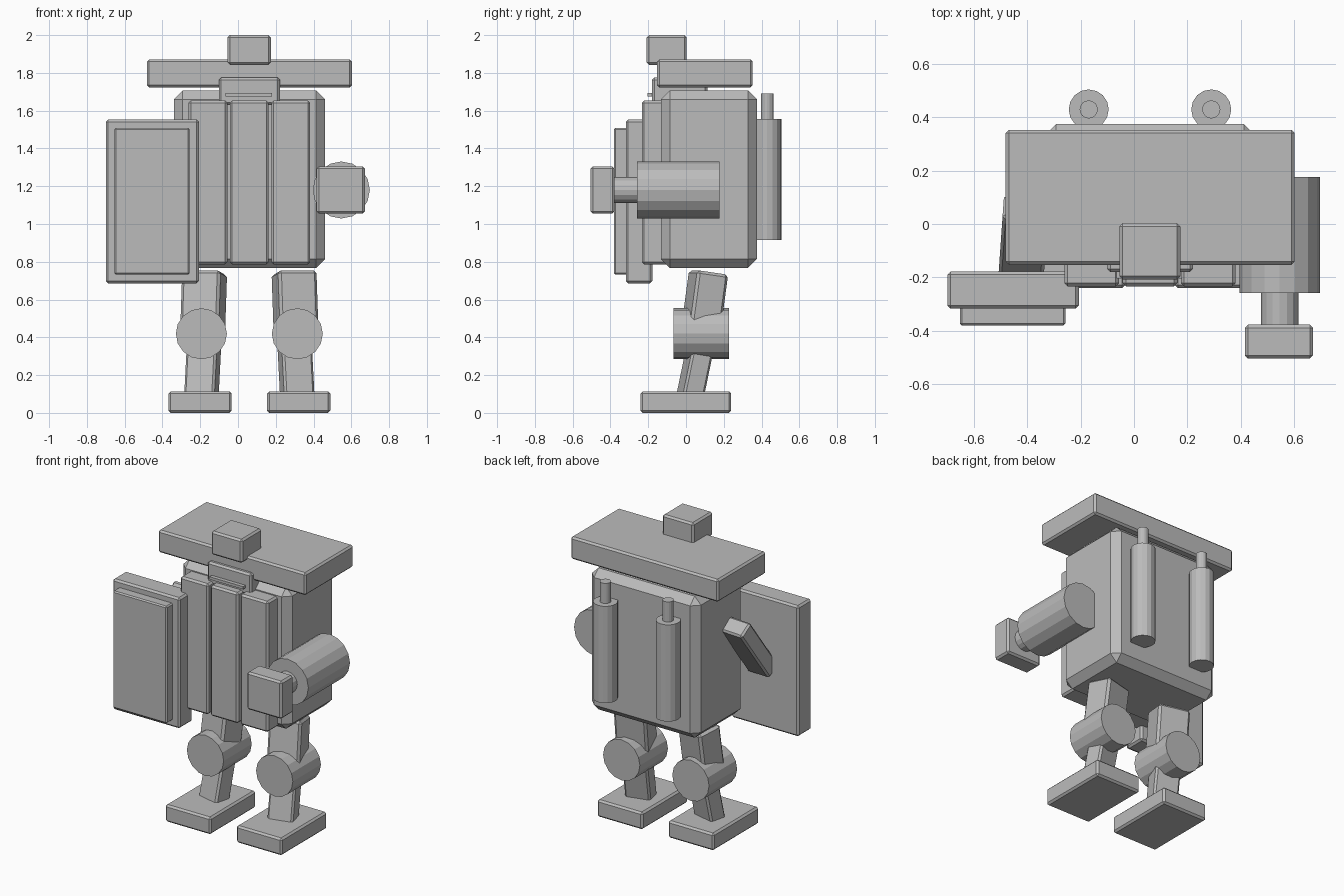
import bpy
from math import radians, pi
from mathutils import Euler

default_cube = bpy.data.objects.get("Cube")
if default_cube:
    bpy.data.objects.remove(default_cube, do_unlink=True)

grey = bpy.data.materials.new("plain grey")
grey.use_nodes = True
GREY = (0.5, 0.5, 0.5, 1)
grey.diffuse_color = GREY
grey.node_tree.nodes["Principled BSDF"].inputs["Base Color"].default_value = GREY

MID = 0.06  # the torso sits slightly to the left of the origin


def box(name, center, size, bevel=0.012, turn=(0, 0, 0), order="XYZ"):
    """Chamfered box from centre and size, turned by degrees."""
    bpy.ops.mesh.primitive_cube_add(size=1, location=center)
    ob = bpy.context.object
    ob.name = name
    ob.scale = size
    bpy.ops.object.transform_apply(location=False, rotation=False, scale=True)
    ob.rotation_euler = Euler([radians(a) for a in turn], order)
    ob.data.materials.append(grey)
    if bevel:
        mod = ob.modifiers.new("chamfer", "BEVEL")
        mod.width = bevel
        mod.segments = 1
    return ob


def span(name, x, y, z, bevel=0.012):
    """Chamfered box from its extents along each axis."""
    ranges = (x, y, z)
    return box(name, [(a + b) / 2 for a, b in ranges], [b - a for a, b in ranges], bevel)


def rod(name, center, radius, length, along_y=False):
    """Faceted cylinder standing upright or lying along y."""
    bpy.ops.mesh.primitive_cylinder_add(vertices=16, radius=radius, depth=length, location=center)
    ob = bpy.context.object
    ob.name = name
    if along_y:
        ob.rotation_euler.x = pi / 2
    ob.data.materials.append(grey)
    return ob


# Torso, roof slab and head
span("torso", (-0.34, 0.46), (-0.133, 0.375), (0.767, 1.707), 0.047)
span("roof_slab", (-0.482, 0.603), (-0.153, 0.353), (1.723, 1.872))
span("top_block", (-0.055, 0.174), (-0.208, 0.003), (1.843, 2.0))
span("visor_housing", (-0.101, 0.222), (-0.18, 0.113), (1.63, 1.775))
span("visor_slit", (-0.066, 0.181), (-0.205, -0.17), (1.675, 1.693), 0)

# Three chest panels
for i in (-1, 0, 1):
    box(f"chest_panel_{i + 2}", (MID + 0.219 * i, -0.16, 1.22), (0.205, 0.148, 0.867))

# Right arm and its shield
box("shield_arm", (-0.415, -0.07, 1.25), (0.17, 0.11, 0.46), 0.012, (-36, 0, -4))
span("shield", (-0.7, -0.207), (-0.318, -0.178), (0.686, 1.553))
span("shield_plate", (-0.654, -0.257), (-0.381, -0.3), (0.732, 1.509), 0.008)

# Left arm: drum, wrist and fist
rod("arm_drum", (0.547, -0.041, 1.18), 0.151, 0.436, True)
rod("wrist", (0.547, -0.31, 1.18), 0.07, 0.16, True)
span("fist", (0.416, 0.672), (-0.505, -0.378), (1.055, 1.305))

# Back pipes and legs, mirrored about the torso middle
for side, label in ((-1, "right"), (1, "left")):
    pipe_x = MID + side * 0.23
    rod(f"{label}_back_pipe", (pipe_x, 0.43, 1.236), 0.075, 0.642)
    rod(f"{label}_pipe_tip", (pipe_x, 0.43, 1.6), 0.034, 0.18)

    yaw = 14 * side
    box(f"{label}_thigh", (MID + side * 0.242, 0.098, 0.585),
        (0.21, 0.17, 0.32), 0.015, (-8, 0, yaw))
    rod(f"{label}_knee", (MID + side * 0.254, 0.081, 0.419), 0.135, 0.294, True)
    box(f"{label}_shin", (MID + side * 0.246, 0.053, 0.24),
        (0.165, 0.115, 0.36), 0.012, (-12, 0, yaw))
    box(f"{label}_foot", (MID + side * 0.261, -0.001, 0.057), (0.335, 0.48, 0.114))
